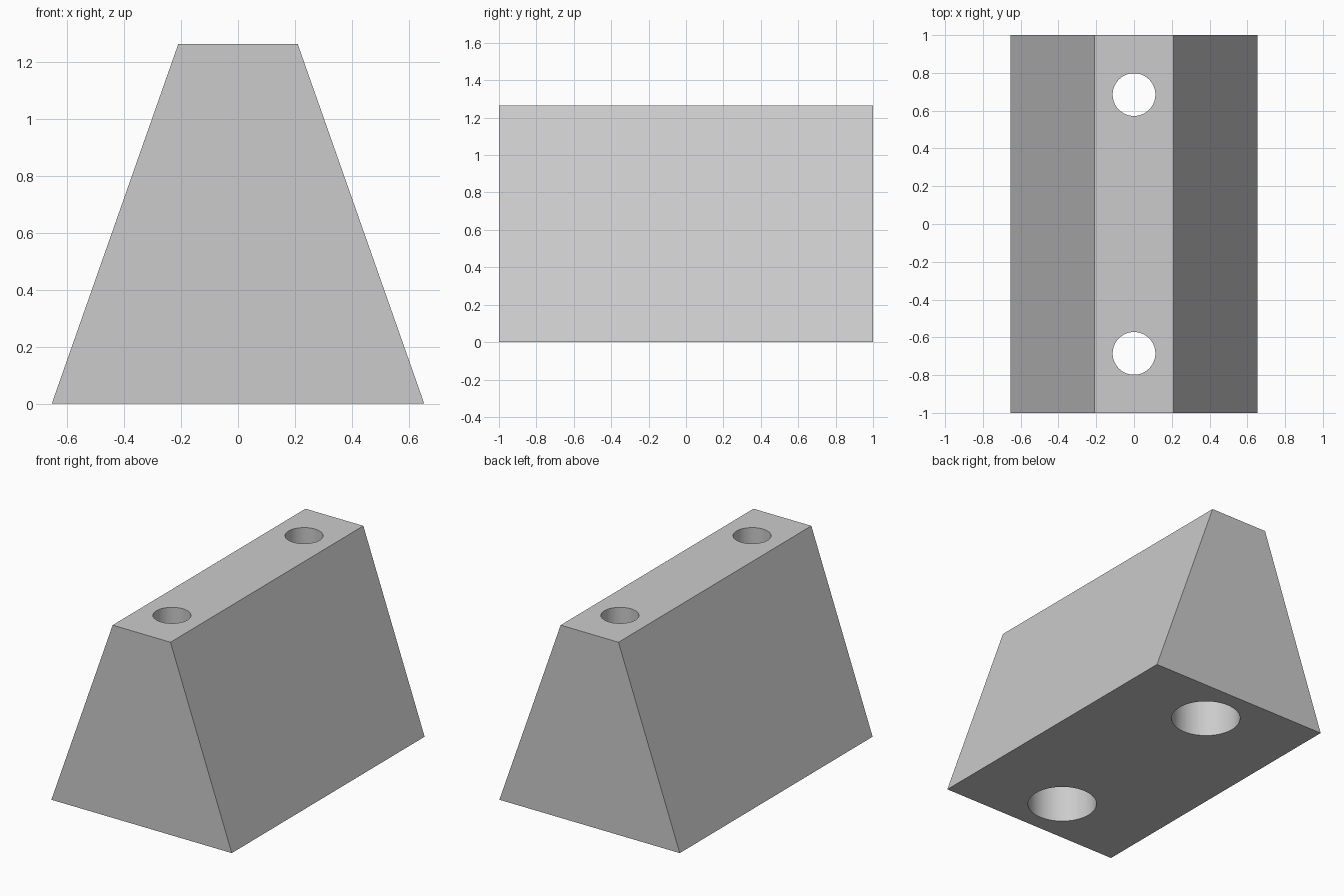
import bpy, bmesh
from math import cos, sin, pi

cube = bpy.data.objects.get("Cube")
if cube:
    bpy.data.objects.remove(cube, do_unlink=True)

HEIGHT = 1.265
HALF_LENGTH = 1.0
HOLE_Y = 0.685
SIDES = 64

grey = bpy.data.materials.new("light_grey")
grey.use_nodes = True
grey.diffuse_color = (0.6, 0.6, 0.6, 1)
grey.node_tree.nodes["Principled BSDF"].inputs["Base Color"].default_value = (0.6, 0.6, 0.6, 1)


def loft(name, rings):
    """Closed solid through a list of rings with equal point counts."""
    bm = bmesh.new()
    loops = [[bm.verts.new(p) for p in ring] for ring in rings]
    for a, b in zip(loops, loops[1:]):
        for i in range(len(a)):
            j = (i + 1) % len(a)
            bm.faces.new((a[i], a[j], b[j], b[i]))
    bm.faces.new(loops[0][::-1])
    bm.faces.new(loops[-1])
    bmesh.ops.recalc_face_normals(bm, faces=bm.faces)
    mesh = bpy.data.meshes.new(name)
    bm.to_mesh(mesh)
    bm.free()
    mesh.materials.append(grey)
    obj = bpy.data.objects.new(name, mesh)
    bpy.context.collection.objects.link(obj)
    return obj


def circle(radius, y, z):
    return [(radius * cos(2 * pi * i / SIDES), y + radius * sin(2 * pi * i / SIDES), z)
            for i in range(SIDES)]


# Tapered block: trapezoid section along y
section = [(-0.655, 0), (0.655, 0), (0.21, HEIGHT), (-0.21, HEIGHT)]
block = loft("tapered_block", [[(x, y, z) for x, z in section]
                               for y in (-HALF_LENGTH, HALF_LENGTH)])
bpy.context.view_layer.objects.active = block
block.select_set(True)

# Stepped bolt holes: wide bore from below, narrow bore through the top
bore = [(0.21, -0.1), (0.21, 0.75), (0.113, 0.75), (0.113, HEIGHT + 0.1)]
for side in (-1, 1):
    cutter = loft("bolt_hole_cutter", [circle(r, side * HOLE_Y, z) for r, z in bore])
    cutter.hide_render = True
    cut = block.modifiers.new("bolt_hole", 'BOOLEAN')
    cut.operation = 'DIFFERENCE'
    cut.solver = 'EXACT'
    cut.object = cutter
    bpy.ops.object.modifier_apply(modifier=cut.name)
    bpy.data.objects.remove(cutter, do_unlink=True)

bpy.ops.object.shade_smooth_by_angle(angle=pi / 6)
